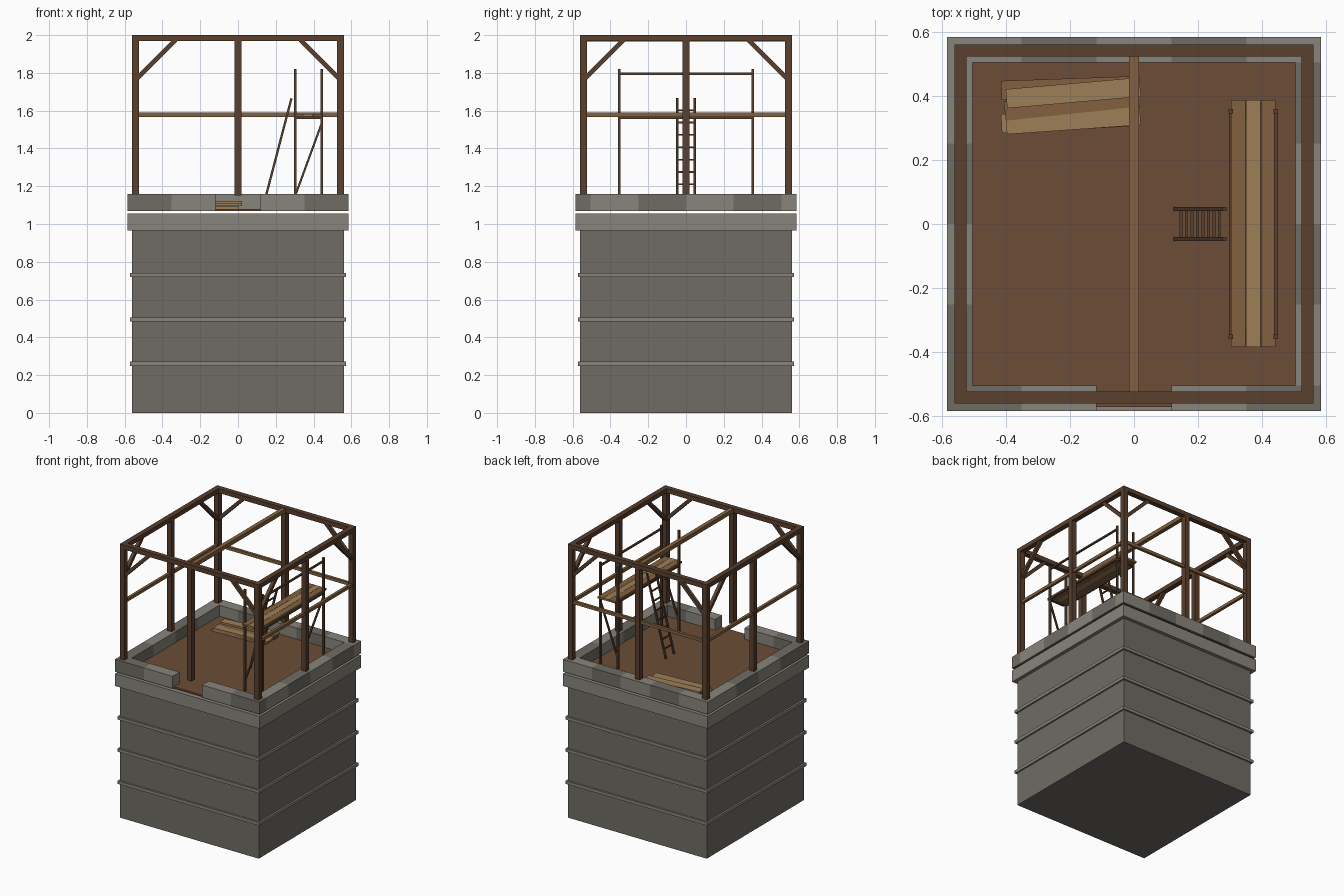
import bpy, math
from mathutils import Vector, Matrix

if "Cube" in bpy.data.objects:
    bpy.data.objects.remove(bpy.data.objects["Cube"])


def material(name, rgb):
    m = bpy.data.materials.new(name)
    m.diffuse_color = (*rgb, 1)
    m.use_nodes = True
    m.node_tree.nodes["Principled BSDF"].inputs["Base Color"].default_value = m.diffuse_color
    return m


STONE = material("stone_dark", (0.16, 0.15, 0.13))
STONE_LIGHT = material("stone_light", (0.25, 0.235, 0.2))
TIMBER = material("timber_dark", (0.10, 0.05, 0.026))
DECK = material("deck_brown", (0.15, 0.075, 0.038))
PLANK = material("plank_brown", (0.23, 0.12, 0.05))
PLANK_LIGHT = material("plank_light", (0.34, 0.21, 0.095))

FACES = [(0, 3, 2, 1), (4, 5, 6, 7), (0, 1, 5, 4), (1, 2, 6, 5), (2, 3, 7, 6), (3, 0, 4, 7)]


def box(name, size, matrix, mat):
    """Box of a given size placed by a matrix."""
    corners = [(-1, -1), (1, -1), (1, 1), (-1, 1)]
    verts = [matrix @ Vector((x * size[0] / 2, y * size[1] / 2, z * size[2] / 2))
             for z in (-1, 1) for x, y in corners]
    mesh = bpy.data.meshes.new(name)
    mesh.from_pydata(verts, [], FACES)
    mesh.materials.append(mat)
    ob = bpy.data.objects.new(name, mesh)
    bpy.context.collection.objects.link(ob)
    return ob


def span(name, x, y, z, mat):
    """Axis-aligned box from (min, max) pairs."""
    size = [b - a for a, b in (x, y, z)]
    mid = Vector([(a + b) / 2 for a, b in (x, y, z)])
    return box(name, size, Matrix.Translation(mid), mat)


def bar(name, a, b, w, mat):
    """Square bar running between two points."""
    a, b = Vector(a), Vector(b)
    d = b - a
    z = d.normalized()
    side = Vector((0, 1, 0)) if abs(z.y) < 0.9 else Vector((1, 0, 0))
    x = side.cross(z).normalized()
    y = z.cross(x)
    rot = Matrix((x, y, z)).transposed().to_4x4()
    return box(name, (w, w, d.length), Matrix.Translation((a + b) / 2) @ rot, mat)


def square(name, h, z0, z1, mat):
    return span(name, (-h, h), (-h, h), (z0, z1), mat)


# Stone tower: body, string courses, cornice
square("tower_body", 0.56, 0, 0.965, STONE)
for z in (0.26, 0.495, 0.73):
    square("string_course", 0.573, z - 0.011, z + 0.011, STONE_LIGHT)
square("cornice", 0.585, 0.965, 1.055, STONE_LIGHT)

# Timber deck
FLOOR = 1.08
square("deck", 0.573, 1.068, FLOOR, DECK)

# Parapet blocks, with an opening in the middle of the front
IN, OUT, BZ = 0.505, 0.585, (1.07, 1.16)
edges = [-OUT, -0.352, -0.118, 0.118, 0.352, OUT]
for i in range(5):
    xs = (edges[i], edges[i + 1])
    if i != 2:
        span("front_parapet_block", xs, (-OUT, -IN), BZ, STONE if i in (0, 4) else STONE_LIGHT)
    span("back_parapet_block", xs, (IN, OUT), BZ, STONE if i % 2 else STONE_LIGHT)
for i in range(4):
    ys = (-IN + i * IN / 2, -IN + (i + 1) * IN / 2)
    span("right_parapet_block", (IN, OUT), ys, BZ, STONE if i % 2 else STONE_LIGHT)
    span("left_parapet_block", (-OUT, -IN), ys, BZ, STONE_LIGHT if i % 2 else STONE)

# Timber frame: posts, top plates, rails and corner braces, one side at a time
C, H = 0.543, 0.0185
for k, side in enumerate(("front", "right", "back", "left")):
    turn = Matrix.Rotation(k * math.pi / 2, 4, 'Z')
    parts = [
        span("corner_post", (-C - H, -C + H), (-C - H, -C + H), (1.15, 1.97), TIMBER),
        span(side + "_middle_post", (-H, H), (-C - H, -C + H), (1.15, 1.97), TIMBER),
        span(side + "_top_plate", (-C - H, C - H), (-C - H, -C + H), (1.968, 2.0), TIMBER),
    ]
    if side != "front":
        parts.append(span(side + "_rail", (-C, C), (-C - 0.01, -C + 0.01), (1.567, 1.589), PLANK))
    for s in (-1, 1):
        parts.append(bar(side + "_brace", (s * 0.54, -C, 1.765), (s * 0.33, -C, 1.975), 0.024, TIMBER))
    for p in parts:
        p.data.transform(turn)
span("tie_beam", (-0.015, 0.015), (-0.527, 0.527), (1.966, 1.995), PLANK)

# Scaffold: poles, ledgers, guard rail, transoms, braces
X0, X1, Y = 0.303, 0.444, 0.353
for x in (X0, X1):
    for y in (-Y, Y):
        bar("scaffold_pole", (x, y, FLOOR), (x, y, 1.82), 0.014, TIMBER)
    bar("scaffold_ledger", (x, -Y, 1.562), (x, Y, 1.562), 0.011, TIMBER)
bar("scaffold_guard_rail", (X1, -Y, 1.795), (X1, Y, 1.795), 0.012, TIMBER)
for y in (-Y, Y):
    bar("scaffold_transom", (X0, y, 1.562), (X1, y, 1.562), 0.012, TIMBER)
    bar("scaffold_brace", (X0, y, 1.15), (X1, y, 1.535), 0.011, TIMBER)

# Scaffold platform
for i in range(3):
    x = X0 + 0.047 * i
    span("platform_plank", (x, x + 0.0455), (-0.385, 0.388), (1.568, 1.582),
         PLANK_LIGHT if i == 1 else PLANK)

# Ladder leaning on the platform
foot, head = Vector((0.13, 0, FLOOR)), Vector((0.283, 0, 1.665))
for s in (-1, 1):
    off = Vector((0, s * 0.047, 0))
    bar("ladder_rail", foot + off, head + off, 0.012, TIMBER)
for i in range(8):
    p = foot.lerp(head, 0.11 + 0.112 * i)
    bar("ladder_rung", p - Vector((0, 0.047, 0)), p + Vector((0, 0.047, 0)), 0.009, TIMBER)

# Loose stack of planks: x, y, angle, layer, material
stack = [(-0.205, 0.425, 2, 0, PLANK), (-0.205, 0.325, 3, 0, PLANK_LIGHT),
         (-0.195, 0.375, 6, 1, PLANK), (-0.19, 0.325, 4, 1, PLANK_LIGHT),
         (-0.19, 0.41, 5, 2, PLANK_LIGHT)]
for x, y, a, layer, mat in stack:
    m = Matrix.Translation((x, y, FLOOR + 0.007 + layer * 0.0145)) @ Matrix.Rotation(math.radians(a), 4, 'Z')
    box("loose_plank", (0.42, 0.06, 0.013), m, mat)
